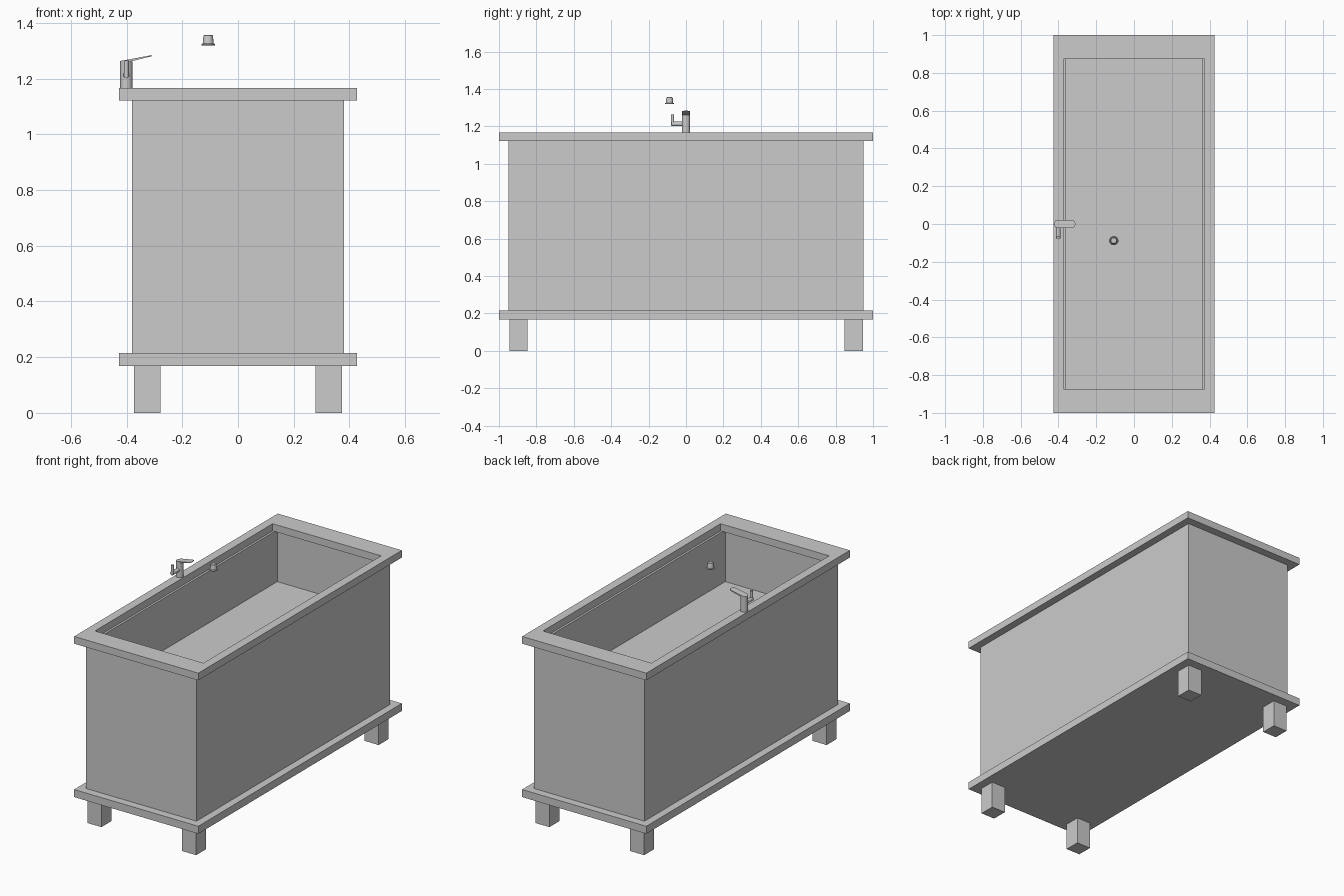
import bpy, bmesh, math
from mathutils import Vector, Matrix

if "Cube" in bpy.data.objects:
    bpy.data.objects.remove(bpy.data.objects["Cube"])


def finish(name, bm, smooth=False):
    bmesh.ops.recalc_face_normals(bm, faces=bm.faces)
    me = bpy.data.meshes.new(name)
    bm.to_mesh(me)
    bm.free()
    ob = bpy.data.objects.new(name, me)
    bpy.context.collection.objects.link(ob)
    if smooth:
        bpy.ops.object.select_all(action='DESELECT')
        bpy.context.view_layer.objects.active = ob
        ob.select_set(True)
        bpy.ops.object.shade_smooth_by_angle(angle=math.radians(35))
    return ob


def box(name, x0, x1, y0, y1, z0, z1):
    bm = bmesh.new()
    m = Matrix.Translation(((x0 + x1) / 2, (y0 + y1) / 2, (z0 + z1) / 2))
    bmesh.ops.create_cube(bm, size=1, matrix=m @ Matrix.Diagonal((x1 - x0, y1 - y0, z1 - z0, 1)))
    return finish(name, bm)


def loft(name, rects, close=False):
    """Skin rectangular rings (half x, half y, z); cap the ends or join them."""
    bm = bmesh.new()
    rings = [[bm.verts.new((sx * hx, sy * hy, z))
              for sx, sy in ((-1, -1), (1, -1), (1, 1), (-1, 1))] for hx, hy, z in rects]
    pairs = list(zip(rings, rings[1:])) + ([(rings[-1], rings[0])] if close else [])
    for a, b in pairs:
        for i in range(4):
            j = (i + 1) % 4
            bm.faces.new((a[i], a[j], b[j], b[i]))
    if not close:
        bm.faces.new(rings[0])
        bm.faces.new(rings[-1])
    return finish(name, bm)


def tube(name, start, end, r, sides=24):
    a, b = Vector(start), Vector(end)
    bm = bmesh.new()
    rot = (b - a).to_track_quat('Z', 'Y').to_matrix().to_4x4()
    bmesh.ops.create_cone(bm, cap_ends=True, segments=sides, radius1=r, radius2=r,
                          depth=(b - a).length, matrix=Matrix.Translation((a + b) / 2) @ rot)
    return finish(name, bm, True)


def lathe(name, profile, centre, sides=32):
    bm = bmesh.new()
    vs = [bm.verts.new((r, 0, z)) for r, z in profile]
    es = [bm.edges.new(p) for p in zip(vs, vs[1:])]
    bmesh.ops.spin(bm, geom=vs + es, cent=(0, 0, 0), axis=(0, 0, 1),
                   angle=math.tau, steps=sides)
    bmesh.ops.remove_doubles(bm, verts=bm.verts, dist=1e-5)
    bmesh.ops.translate(bm, verts=bm.verts, vec=centre)
    return finish(name, bm, True)


# Base slab and four square legs
box("base_slab", -0.427, 0.427, -1, 1, 0.168, 0.215)
for sx, side in ((-1, "left"), (1, "right")):
    for sy, end in ((-1, "front"), (1, "back")):
        xs = sorted((sx * 0.278, sx * 0.374))
        ys = sorted((sy * 0.848, sy * 0.945))
        box(f"{end}_{side}_leg", *xs, *ys, 0, 0.168)

# Tub body with its sunken basin
loft("tub_body", [(0.38, 0.95, 0.215), (0.38, 0.95, 1.122), (0.36, 0.90, 1.122), (0.36, 0.90, 0.80)])

# Overhanging rim frame
loft("rim", [(0.427, 1, 1.122), (0.427, 1, 1.167), (0.373, 0.873, 1.167), (0.373, 0.873, 1.122)],
     close=True)

# Tap post
FX = -0.401
tube("tap_post", (FX, 0, 1.165), (FX, 0, 1.262), 0.022, 32)

# Flat spout: rounded plan outline, rising and thinning towards its tip
bm = bmesh.new()
outline = []
for cx, start, r in ((FX, 90, 0.022), (-0.328, -90, 0.018)):
    for k in range(9):
        t = math.radians(start + k * 22.5)
        outline.append((cx + r * math.cos(t), 0.022 * math.sin(t)))
lower, upper = [], []
for x, y in outline:
    f = max(0, (x + 0.423) / 0.113)
    lower.append(bm.verts.new((x, y, 1.252 + 0.028 * f)))
    upper.append(bm.verts.new((x, y, 1.263 + 0.021 * f)))
bm.faces.new(lower)
bm.faces.new(upper)
for i in range(len(outline)):
    j = (i + 1) % len(outline)
    bm.faces.new((lower[i], lower[j], upper[j], upper[i]))
finish("tap_spout", bm, True)

# Side valve with upright lever
tube("tap_valve", (FX, 0, 1.213), (FX, -0.077, 1.213), 0.012)
tube("tap_lever", (FX, -0.072, 1.205), (FX, -0.072, 1.264), 0.009)

# Floating drain plug with a thin flange
lathe("drain_plug", [(0, 1.319), (0.023, 1.319), (0.0245, 1.3205), (0.0245, 1.3235),
                     (0.023, 1.325), (0.0195, 1.325), (0.0175, 1.350), (0.0165, 1.354),
                     (0.014, 1.356), (0, 1.356)], (-0.107, -0.088, 0))
